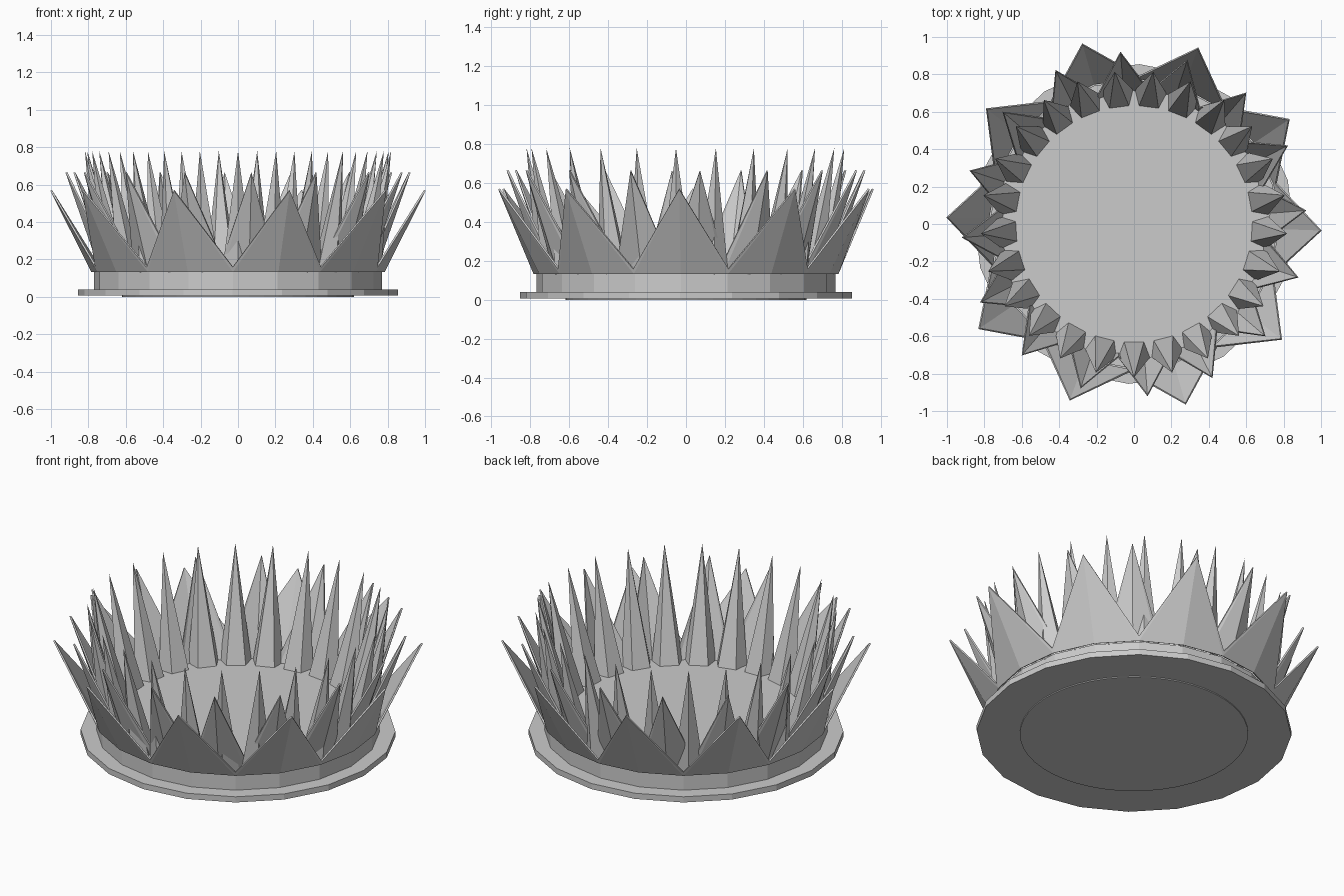
import bpy, bmesh
from math import sin, cos, radians, pi, tau
from mathutils import Vector

cube = bpy.data.objects.get("Cube")
if cube:
    bpy.data.objects.remove(cube, do_unlink=True)

grey = bpy.data.materials.new("stone_grey")
grey.use_nodes = True
grey.diffuse_color = (0.6, 0.6, 0.6, 1)
grey.node_tree.nodes["Principled BSDF"].inputs["Base Color"].default_value = (0.6, 0.6, 0.6, 1)

TURN = radians(-2)


def polar(r, a, z):
    return Vector((r * cos(a), r * sin(a), z))


def finish(bm, name):
    bmesh.ops.recalc_face_normals(bm, faces=bm.faces)
    mesh = bpy.data.meshes.new(name)
    bm.to_mesh(mesh)
    bm.free()
    mesh.materials.append(grey)
    obj = bpy.data.objects.new(name, mesh)
    bpy.context.collection.objects.link(obj)
    return obj


def drum(name, sides, r, z0, z1, turn=TURN):
    """Flat-sided cylinder."""
    bm = bmesh.new()
    low = [bm.verts.new(polar(r, turn + tau * i / sides, z0)) for i in range(sides)]
    face = bm.faces.new(low)
    grown = bmesh.ops.extrude_face_region(bm, geom=[face])["geom"]
    bmesh.ops.translate(bm, vec=(0, 0, z1 - z0),
                        verts=[g for g in grown if isinstance(g, bmesh.types.BMVert)])
    if not any(f.normal.z < -0.9 for f in bm.faces) and len(bm.faces) < sides + 2:
        bm.faces.new(low)
    return finish(bm, name)


def petal_ring(name, count, turn, base_r, keel_r, base_z, valley, tip, thick):
    """Ring of pointed petals, each creased along its middle."""
    bm = bmesh.new()
    half = pi / count
    foot, keel, notch, point = [], [], [], []
    for i in range(count):
        a = turn + 2 * half * i
        foot.append(bm.verts.new(polar(base_r, a - half, base_z)))
        notch.append(bm.verts.new(polar(valley[0], a - half, valley[1])))
        keel.append(bm.verts.new(polar(keel_r, a, base_z)))
        point.append(bm.verts.new(polar(tip[0], a, tip[1])))
    for i in range(count):
        j = (i + 1) % count
        bm.faces.new((foot[i], keel[i], point[i]))
        bm.faces.new((foot[i], point[i], notch[i]))
        bm.faces.new((keel[i], foot[j], point[i]))
        bm.faces.new((foot[j], notch[j], point[i]))
    obj = finish(bm, name)
    shell = obj.modifiers.new("thickness", "SOLIDIFY")
    shell.thickness = thick
    shell.offset = 0
    return obj


def spike_ring(name, count, turn, centre_r, width, depth, base_z, tip, sides):
    """Ring of faceted spikes leaning outward, ridge on the outside."""
    bm = bmesh.new()
    for i in range(count):
        a = turn + tau * i / count
        out, side = polar(1, a, 0), polar(1, a + pi / 2, 0)
        centre = out * centre_r + Vector((0, 0, base_z))
        ring = [bm.verts.new(centre + out * depth * cos(t) + side * width * sin(t))
                for t in (tau * k / sides for k in range(sides))]
        top = bm.verts.new(polar(tip[0], a, tip[1]))
        bm.faces.new(ring)
        for k in range(sides):
            bm.faces.new((ring[k], ring[(k + 1) % sides], top))
    return finish(bm, name)


# Stepped base
drum("floor_core", 48, 0.62, 0.0, 0.137)
drum("base_flange", 20, 0.855, 0.006, 0.04)
drum("base_wall", 20, 0.77, 0.04, 0.135)

# Three tiers, wide and low outside, slim and tall inside
petal_ring("outer_petals", 10, TURN, 0.78, 0.78, 0.135, (0.79, 0.16), (1.0, 0.57), 0.01)
petal_ring("middle_petals", 16, radians(4.5), 0.70, 0.735, 0.135, (0.715, 0.2), (0.92, 0.665), 0.01)
spike_ring("inner_spikes", 25, -pi / 2, 0.69, 0.09, 0.075, 0.13, (0.82, 0.78), 5)
